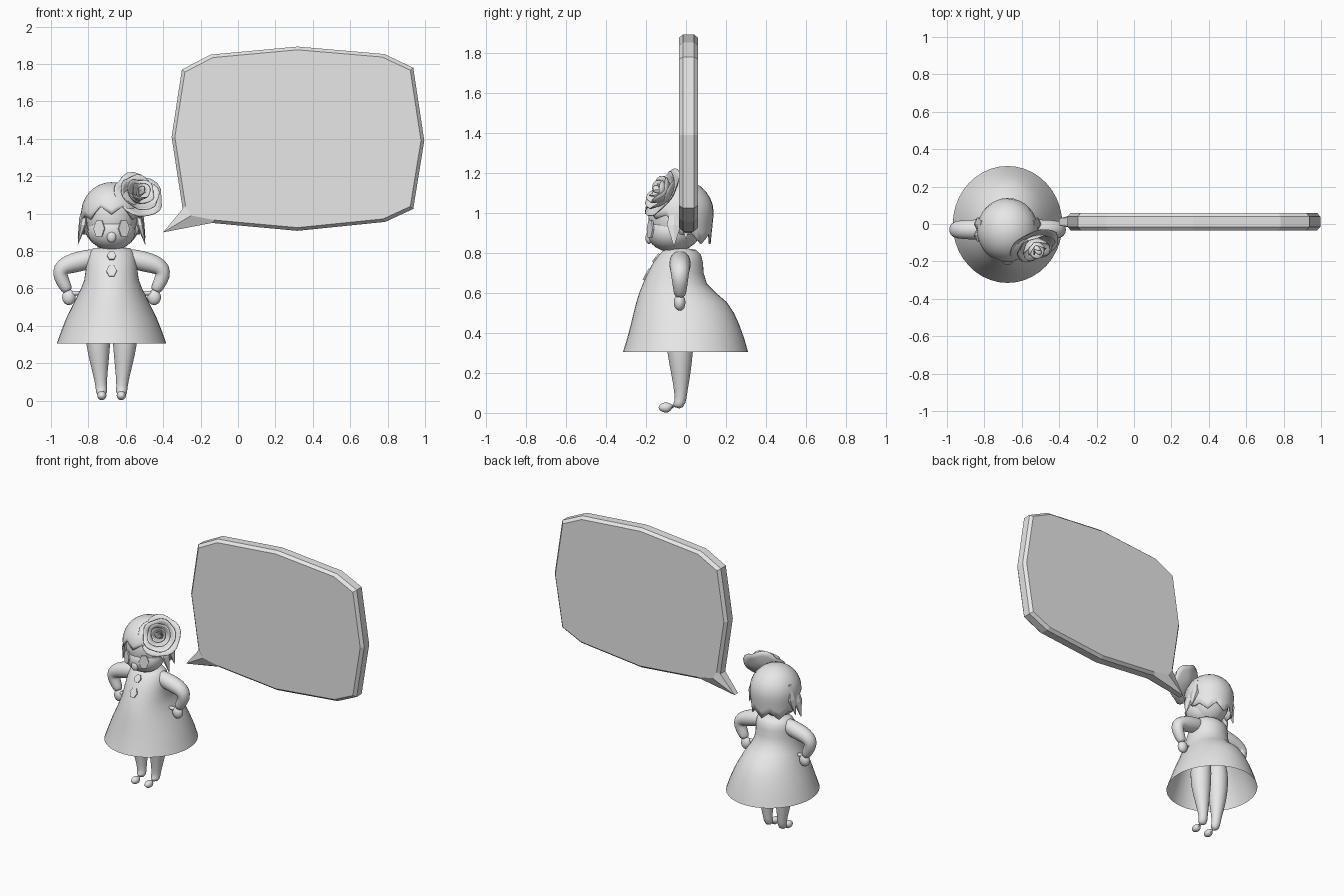
import bpy, bmesh
from math import sin, cos, pi, tau
from mathutils import Vector, Matrix

if "Cube" in bpy.data.objects:
    bpy.data.objects.remove(bpy.data.objects["Cube"])

grey = bpy.data.materials.new("plain grey")
grey.use_nodes = True
grey.diffuse_color = (0.8, 0.8, 0.8, 1)
grey.node_tree.nodes["Principled BSDF"].inputs["Base Color"].default_value = grey.diffuse_color

CX = -0.676  # centre line of the figure


def finish(bm, name, smooth=True):
    bmesh.ops.remove_doubles(bm, verts=bm.verts, dist=0.0001)
    bmesh.ops.recalc_face_normals(bm, faces=bm.faces)
    mesh = bpy.data.meshes.new(name)
    bm.to_mesh(mesh)
    bm.free()
    mesh.materials.append(grey)
    for face in mesh.polygons:
        face.use_smooth = smooth
    obj = bpy.data.objects.new(name, mesh)
    bpy.context.collection.objects.link(obj)
    return obj


def loft(name, rings, caps=False, smooth=True, subdivide=0):
    """Skin a list of closed rings that all have the same point count."""
    bm = bmesh.new()
    rows = [[bm.verts.new(p) for p in ring] for ring in rings]
    for low, high in zip(rows, rows[1:]):
        for i in range(len(low)):
            bm.faces.new((low[i - 1], low[i], high[i], high[i - 1]))
    if caps:
        bm.faces.new(rows[0])
        bm.faces.new(rows[-1])
    obj = finish(bm, name, smooth)
    if subdivide:
        obj.modifiers.new("Subdivision", "SUBSURF").levels = subdivide
        obj.modifiers["Subdivision"].render_levels = subdivide
    return obj


def tube(name, path, sides=16):
    """Rounded limb through (x, y, z, radius) stations."""
    points = [Vector(p[:3]) for p in path]
    rings = []
    for i, point in enumerate(points):
        tangent = points[min(i + 1, len(points) - 1)] - points[max(i - 1, 0)]
        side = tangent.cross(Vector((0, 1, 0.3))).normalized()
        up = side.cross(tangent).normalized()
        rings.append([point + path[i][3] * (side * cos(tau * k / sides) + up * sin(tau * k / sides))
                      for k in range(sides)])
    return loft(name, rings, caps=True, subdivide=1)


def ellipsoid(name, centre, radii):
    bm = bmesh.new()
    bmesh.ops.create_uvsphere(bm, u_segments=24, v_segments=14, radius=1,
                              matrix=Matrix.Translation(centre) @ Matrix.Diagonal((*radii, 1)))
    return finish(bm, name)


def plate(name, centre, normal, width, height):
    """Thin six-sided plate facing along normal."""
    bm = bmesh.new()
    turn = Vector(normal).to_track_quat("Z", "Y").to_matrix().to_4x4()
    bmesh.ops.create_cone(bm, cap_ends=True, segments=6, radius1=1, radius2=1, depth=1,
                          matrix=Matrix.Translation(centre) @ turn @ Matrix.Diagonal((width, height, 0.009, 1))
                          @ Matrix.Rotation(pi / 6, 4, "Z"))
    return finish(bm, name, smooth=False)


# Speech bubble: bevelled slab with a pointed tail
outline = [(-0.40, 0.90), (-0.296, 1.025), (-0.355, 1.41), (-0.30, 1.77), (-0.147, 1.85),
           (0.318, 1.893), (0.783, 1.853), (0.937, 1.78), (0.996, 1.39), (0.937, 1.025),
           (0.788, 0.956), (0.318, 0.908), (-0.14, 0.95)]
inset = [(0.32 + (x - 0.32) * 0.974, 1.4 + (z - 1.4) * 0.965) for x, z in outline]
inset[0] = (-0.25, 0.99)


def slab_ring(shape, y, tail_y):
    return [(x, tail_y if i == 0 else y, z) for i, (x, z) in enumerate(shape)]


loft("speech_bubble", [slab_ring(inset, -0.035, -0.035), slab_ring(outline, -0.015, -0.008),
                       slab_ring(outline, 0.04, 0.03), slab_ring(inset, 0.06, 0.06)],
     caps=True, smooth=False)

# Dress: open bell, fuller at the back, as (height, half width, front, back)
dress = [(0.305, 0.293, -0.315, 0.31), (0.37, 0.27, -0.295, 0.292), (0.445, 0.24, -0.275, 0.265),
         (0.5, 0.213, -0.262, 0.24), (0.555, 0.186, -0.248, 0.203), (0.6, 0.163, -0.234, 0.15),
         (0.645, 0.146, -0.216, 0.105), (0.7, 0.138, -0.192, 0.088), (0.75, 0.132, -0.165, 0.085),
         (0.79, 0.122, -0.135, 0.075), (0.815, 0.1, -0.11, 0.052), (0.822, 0.04, -0.06, 0.01)]
loft("dress", [[(CX + w * cos(tau * k / 40), (f + b) / 2 + (b - f) / 2 * sin(tau * k / 40), z)
                for k in range(40)] for z, w, f, b in dress])

# Limbs, repeated on both sides
arm = [(0.06, 0.775, 0.03), (0.085, 0.765, 0.052), (0.17, 0.745, 0.056), (0.235, 0.728, 0.052),
       (0.275, 0.702, 0.047), (0.275, 0.665, 0.042), (0.25, 0.615, 0.034), (0.23, 0.58, 0.029)]
leg = [(-0.03, 0.56, 0.02), (-0.03, 0.52, 0.065), (-0.03, 0.4, 0.073), (-0.03, 0.3, 0.066),
       (-0.025, 0.2, 0.05), (-0.026, 0.1, 0.032), (-0.028, 0.055, 0.03), (-0.045, 0.034, 0.031),
       (-0.075, 0.027, 0.026), (-0.11, 0.027, 0.027), (-0.132, 0.027, 0.016), (-0.137, 0.027, 0.004)]
for s, label in ((-1, "right"), (1, "left")):
    tube(label + "_arm", [(CX + s * x, -0.03, z, r) for x, z, r in arm])
    ellipsoid(label + "_hand", (CX + s * 0.228, -0.032, 0.553), (0.036, 0.029, 0.042))
    tube(label + "_thumb", [(CX + s * x, -0.04, 0.575, 0.014) for x in (0.22, 0.19, 0.165)], sides=8)
    tube(label + "_leg", [(CX + s * (0.05 + 0.022 * min(z / 0.3, 1)), y, z, r) for y, z, r in leg])

# Head with a full jaw and a small nose
ellipsoid("head", (CX, -0.045, 0.98), (0.138, 0.143, 0.17))
ellipsoid("jaw", (CX, -0.075, 0.905), (0.128, 0.12, 0.1))
ellipsoid("nose", (CX, -0.185, 0.875), (0.025, 0.018, 0.03))
for s, label in ((-1, "right"), (1, "left")):
    plate(label + "_eye", (CX + s * 0.066, -0.178, 0.92), (s * 0.5, -1, 0.05), 0.033, 0.05)

# Hair: domed shell with a zigzag hem, short at the front and long behind
TOP, COLUMNS, ROWS = 1.168, 32, 10


def hair_point(column, t):
    a = tau * column / COLUMNS
    front = max(0, -sin(a) + 0.25) / 1.25
    hem = 0.86 + 0.15 * front ** 0.7 + (0, 0.025, 0.05, 0.025)[column % 4] - 0.015
    z = TOP - (TOP - hem) * (1 - cos(t * pi / 2))
    h = (z - 1.0) / (TOP - 1.0)
    r = max(0, 1 - h * h) ** 0.5 if h > 0 else 1 - 0.6 * (1.0 - z)
    return (CX + 0.163 * r * cos(a), -0.033 + 0.172 * r * sin(a), z)


hair = loft("hair", [[hair_point(c, row / ROWS) for c in range(COLUMNS)] for row in range(ROWS + 1)])
shell = hair.modifiers.new("Thickness", "SOLIDIFY")
shell.thickness = 0.01
shell.offset = -1

# Pointed locks hanging beside the face
for s, label in ((-1, "right"), (1, "left")):
    for n, (y, drop) in enumerate(((-0.06, 0.0), (0.0, 0.035))):
        rings = [[(CX + s * (x + 0.02 * w * cos(tau * k / 6)), y + 0.04 * w * sin(tau * k / 6), z + drop)
                  for k in range(6)] for x, z, w in ((0.135, 1.04, 0.5), (0.153, 0.94, 1), (0.18, 0.835, 0.05))]
        loft(f"{label}_lock_{n + 1}", rings, caps=True, smooth=False)

# Buttons down the bodice
plate("upper_button", (CX, -0.150, 0.775), (0, -0.8, 0.6), 0.024, 0.03)
plate("lower_button", (CX, -0.198, 0.693), (0, -0.88, 0.47), 0.028, 0.036)

# Rose: wide brim and nested petal cups, turned forward, up and outward
pose = (Matrix.Translation((-0.535, -0.105, 1.095))
        @ Vector((0.32, -0.76, 0.5)).to_track_quat("Z", "Y").to_matrix().to_4x4())


def petal_cup(name, base, rim, low, high, lobes, twist):
    rings = []
    for t in (0, 0.35, 0.7, 1):
        ring = []
        for k in range(24):
            a = tau * k / 24
            wave = t * abs(sin(a * lobes / 2 + twist))
            r = base + (rim - base) * t ** 0.7 * (0.9 + 0.1 * wave)
            ring.append(pose @ Vector((r * cos(a), r * sin(a), low + (high - low) * t * (0.7 + 0.3 * wave))))
        rings.append(ring)
    cup = loft(name, rings)
    thick = cup.modifiers.new("Thickness", "SOLIDIFY")
    thick.thickness = 0.004


petal_cup("rose_brim", 0.0, 0.142, -0.035, 0.015, 5, 0.4)
petal_cup("rose_outer_petals", 0.02, 0.112, -0.03, 0.04, 5, 1.3)
petal_cup("rose_middle_petals", 0.02, 0.08, -0.025, 0.058, 4, 0.2)
petal_cup("rose_inner_petals", 0.015, 0.052, -0.02, 0.066, 3, 0.9)
petal_cup("rose_heart", 0.0, 0.025, -0.02, 0.066, 3, 0.1)
